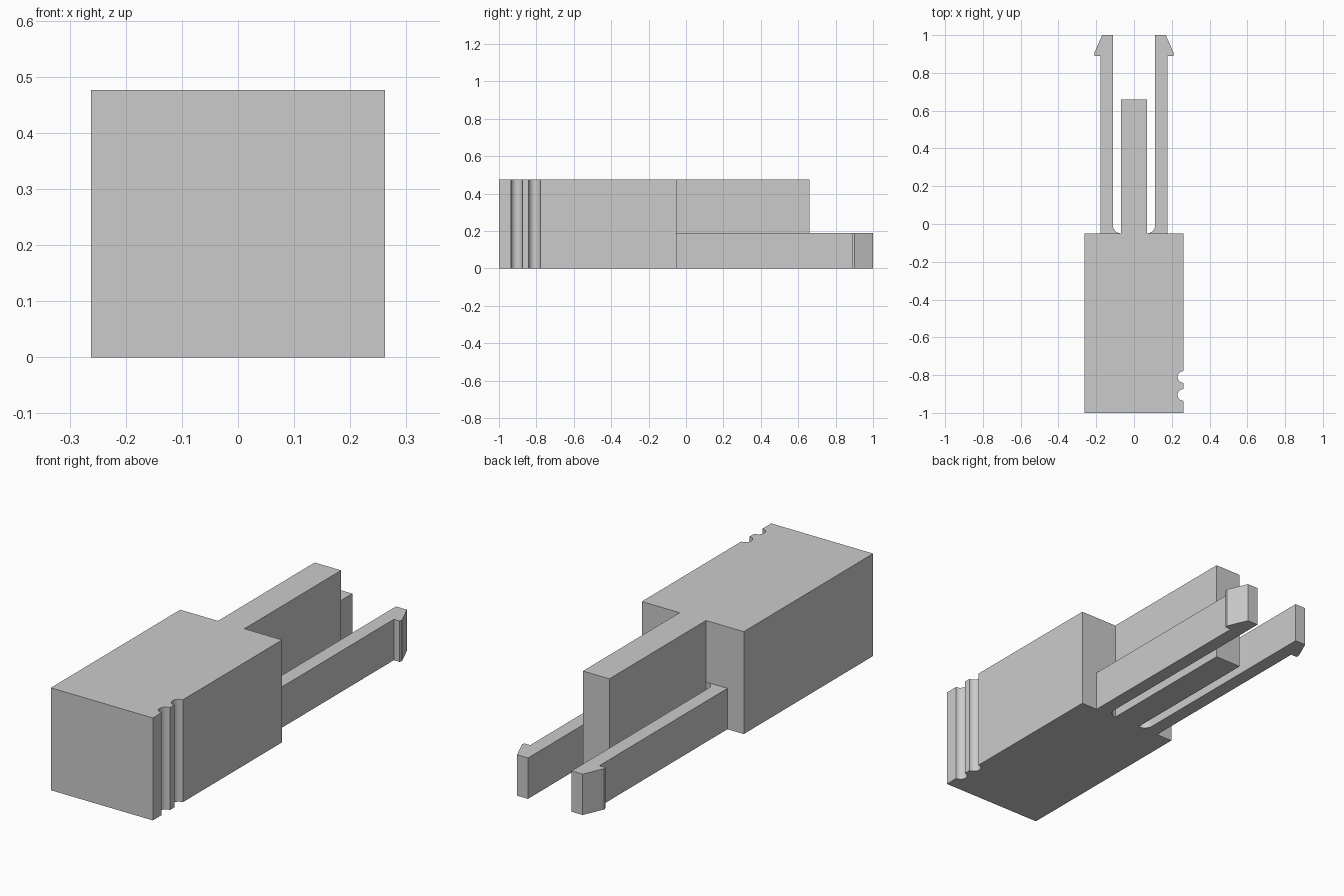
import bpy
import bmesh
from math import sin, cos, pi, radians

cube = bpy.data.objects.get("Cube")
if cube:
    bpy.data.objects.remove(cube, do_unlink=True)

# Single plain grey
grey = bpy.data.materials.new("light grey")
grey.use_nodes = True
COLOUR = (0.6, 0.6, 0.6, 1)
grey.diffuse_color = COLOUR
grey.node_tree.nodes["Principled BSDF"].inputs["Base Color"].default_value = COLOUR


def arc(cx, cy, r, start, end, steps=12):
    """Points along an arc, angles in radians."""
    angles = [start + (end - start) * i / steps for i in range(steps + 1)]
    return [(cx + r * cos(a), cy + r * sin(a)) for a in angles]


def extrude(name, outline, height):
    """Solid with a plan outline, standing on the ground."""
    bm = bmesh.new()
    base = bm.faces.new([bm.verts.new((x, y, 0)) for x, y in outline])
    top = bmesh.ops.extrude_face_region(bm, geom=[base])["geom"]
    verts = [g for g in top if isinstance(g, bmesh.types.BMVert)]
    bmesh.ops.translate(bm, verts=verts, vec=(0, 0, height))
    bmesh.ops.recalc_face_normals(bm, faces=bm.faces)
    mesh = bpy.data.meshes.new(name)
    bm.to_mesh(mesh)
    bm.free()
    mesh.materials.append(grey)
    obj = bpy.data.objects.new(name, mesh)
    bpy.context.collection.objects.link(obj)
    bpy.ops.object.select_all(action="DESELECT")
    obj.select_set(True)
    bpy.context.view_layer.objects.active = obj
    bpy.ops.object.shade_smooth_by_angle(angle=radians(30))
    return obj


HALF, FRONT, SHOULDER = 0.262, -1.0, -0.05
RAIL, RAIL_END = 0.068, 0.66
ARM_IN, ARM_OUT = 0.112, 0.178

# Block and central rail, with two round grooves in the left side
body = [(-HALF, FRONT), (HALF, FRONT)]
for groove_y in (-0.905, -0.81):
    body += arc(HALF, groove_y, 0.031, 1.5 * pi, 0.5 * pi)
body += [(HALF, SHOULDER), (RAIL, SHOULDER), (RAIL, RAIL_END),
         (-RAIL, RAIL_END), (-RAIL, SHOULDER), (-HALF, SHOULDER)]
extrude("body_and_rail", body, 0.476)

# Barbed spring arms with a rounded inner root
radius = ARM_IN - RAIL
arm = [(ARM_OUT, SHOULDER), (ARM_OUT, 0.89), (0.208, 0.89), (0.211, 0.902),
       (0.19, 0.952), (0.168, 1.0), (ARM_IN, 1.0)]
arm += arc(RAIL, SHOULDER + radius, radius, 0, -0.5 * pi)
for side, sign in (("left", 1), ("right", -1)):
    extrude(side + "_arm", [(sign * x, y) for x, y in arm], 0.19)
